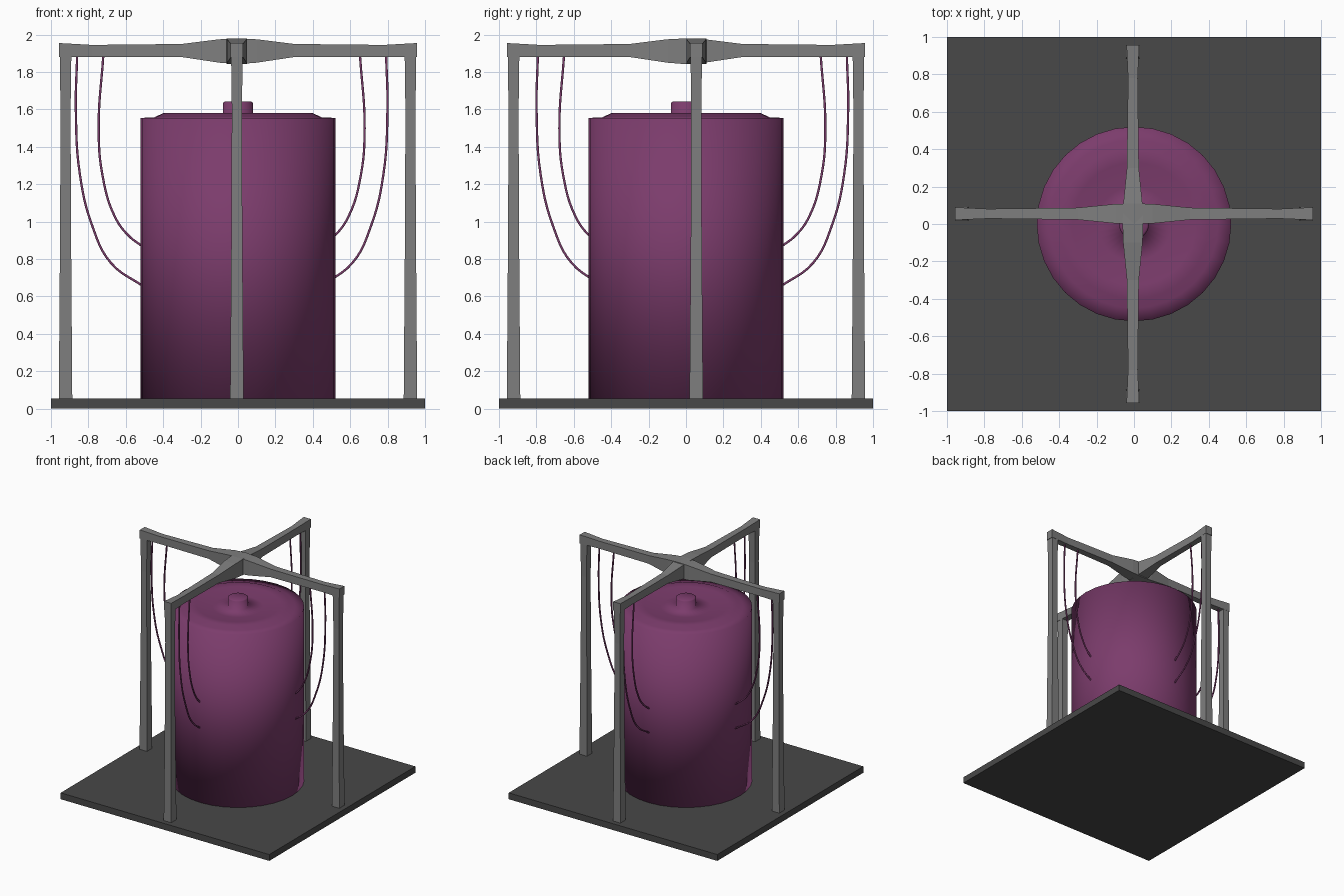
import bpy, bmesh, math

if "Cube" in bpy.data.objects:
    bpy.data.objects.remove(bpy.data.objects["Cube"])


def material(name, rgb):
    m = bpy.data.materials.new(name)
    m.use_nodes = True
    colour = (*rgb, 1)
    m.diffuse_color = colour
    m.node_tree.nodes["Principled BSDF"].inputs["Base Color"].default_value = colour
    return m


purple = material("purple", (0.2, 0.045, 0.15))
grey = material("mid grey", (0.21, 0.21, 0.21))
dark = material("dark grey", (0.065, 0.065, 0.065))

CX, CY = -0.006, 0.055   # where the overhead arms cross


def add_object(name, bm, mat, smooth=False):
    bmesh.ops.recalc_face_normals(bm, faces=bm.faces)
    for f in bm.faces:
        f.smooth = smooth
    mesh = bpy.data.meshes.new(name)
    bm.to_mesh(mesh)
    bm.free()
    mesh.materials.append(mat)
    ob = bpy.data.objects.new(name, mesh)
    bpy.context.collection.objects.link(ob)
    return ob


def loft(bm, rings):
    """Skin a list of equal-length point rings and cap both ends."""
    loops = [[bm.verts.new(p) for p in r] for r in rings]
    n = len(loops[0])
    for a, b in zip(loops, loops[1:]):
        for i in range(n):
            j = (i + 1) % n
            bm.faces.new((a[i], a[j], b[j], b[i]))
    bm.faces.new(loops[0])
    bm.faces.new(loops[-1])


# Base plate
bm = bmesh.new()
bmesh.ops.create_cube(bm, size=1)
bmesh.ops.scale(bm, vec=(2, 2, 0.055), verts=bm.verts)
bmesh.ops.translate(bm, vec=(0, 0, 0.0275), verts=bm.verts)
add_object("base_plate", bm, dark)

# Tank with raised, dished lid and knob, turned from one profile
SIDES = 32
profile = [(0.52, 0.05), (0.52, 1.555), (0.45, 1.557), (0.40, 1.58), (0.33, 1.575),
           (0.20, 1.555), (0.08, 1.56), (0.08, 1.635), (0.07, 1.642)]
bm = bmesh.new()
loft(bm, [[(r * math.cos(i * math.tau / SIDES), r * math.sin(i * math.tau / SIDES), z)
           for i in range(SIDES)] for r, z in profile])
add_object("tank", bm, purple, smooth=True)


# Place a point given as distance along an arm, sideways offset and height
def placer(axis, sign):
    if axis == "x":
        return lambda t, s, z: (sign * t, CY + s, z)
    return lambda t, s, z: (CX + s, sign * t, z)


arm_sections = [(0, 0.055, 1.842, 1.98), (0.1, 0.052, 1.85, 1.975), (0.3, 0.032, 1.88, 1.95),
                (0.78, 0.026, 1.88, 1.945), (0.957, 0.034, 1.88, 1.955)]
post_sections = [(0.05, 0.036), (1.0, 0.029), (1.6, 0.027), (1.9, 0.031)]
# Cables: distance out, height; the +x and -y ones hang a little closer in
cable_paths = {
    "outer": [(0.86, 1.89), (0.867, 1.6), (0.845, 1.25), (0.78, 0.98), (0.68, 0.78), (0.50, 0.65)],
    "inner": [(0.72, 1.89), (0.745, 1.5), (0.725, 1.25), (0.66, 1.03), (0.59, 0.93), (0.50, 0.86)],
}

for label, axis, sign in (("left", "x", 1), ("right", "x", -1), ("back", "y", 1), ("front", "y", -1)):
    place = placer(axis, sign)

    # Overhead arm, swelling towards the hub
    bm = bmesh.new()
    loft(bm, [[place(t, -w, lo), place(t, w, lo), place(t, w, hi), place(t, -w, hi)]
              for t, w, lo, hi in arm_sections])
    add_object(label + "_arm", bm, grey)

    # Upright post, slightly waisted
    bm = bmesh.new()
    loft(bm, [[place(0.922 - w, -w, z), place(0.922 + w, -w, z),
               place(0.922 + w, w, z), place(0.922 - w, w, z)] for z, w in post_sections])
    add_object(label + "_post", bm, grey)

    # Hanging cables
    closer = label in ("left", "front")
    for kind, path in cable_paths.items():
        curve = bpy.data.curves.new(label + "_" + kind + "_cable", "CURVE")
        curve.dimensions = "3D"
        curve.bevel_depth = 0.007
        curve.bevel_resolution = 1
        curve.resolution_u = 6
        spline = curve.splines.new("BEZIER")
        spline.bezier_points.add(len(path) - 1)
        for bp, (t, z) in zip(spline.bezier_points, path):
            bp.co = place(t - 0.068 * closer, 0, z)
            bp.handle_left_type = bp.handle_right_type = "AUTO"
        curve.materials.append(purple)
        ob = bpy.data.objects.new(curve.name, curve)
        bpy.context.collection.objects.link(ob)
